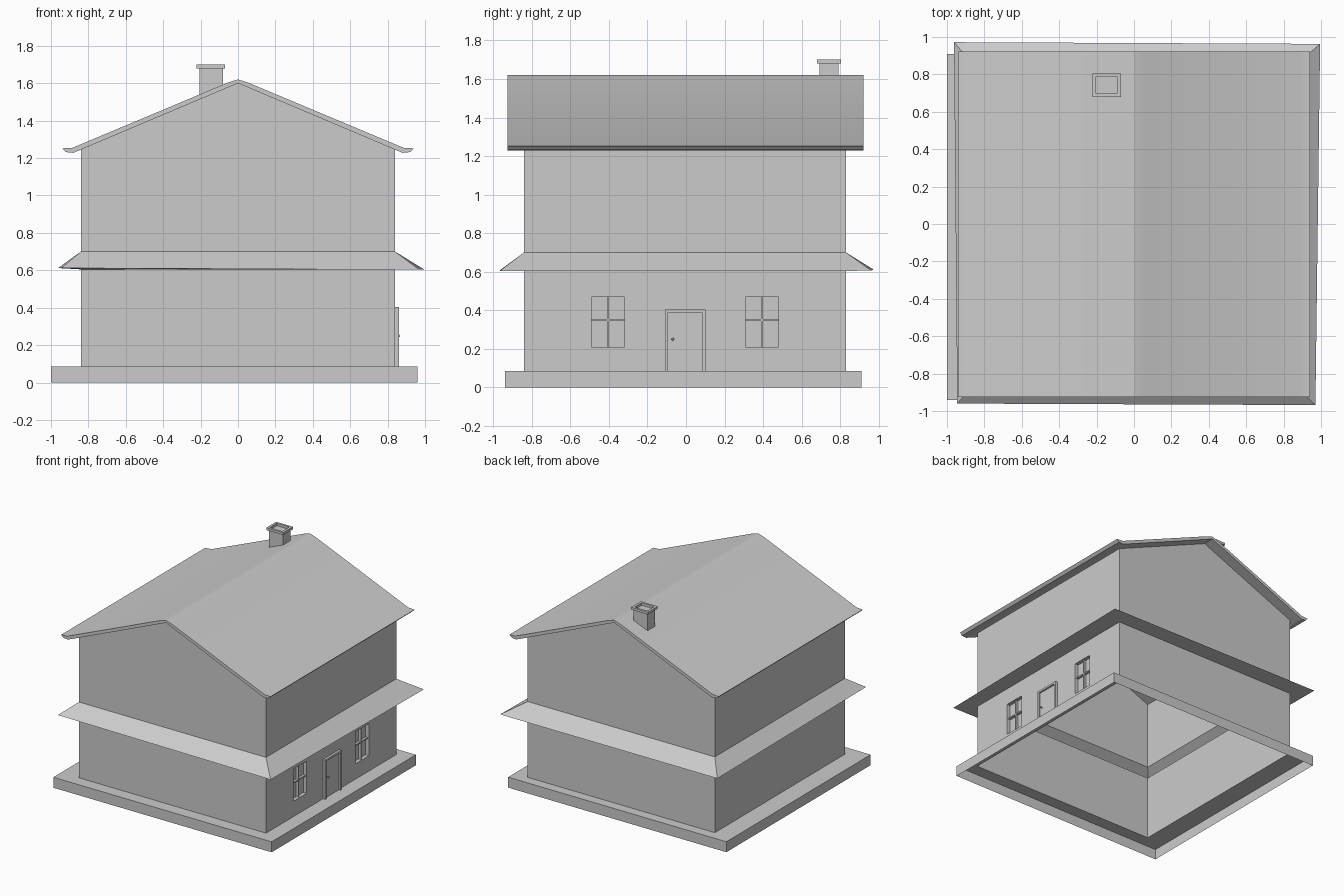
import bpy, math

if "Cube" in bpy.data.objects:
    bpy.data.objects.remove(bpy.data.objects["Cube"])


def mesh_object(name, verts, faces):
    me = bpy.data.meshes.new(name)
    me.from_pydata(verts, [], faces)
    me.update()
    ob = bpy.data.objects.new(name, me)
    bpy.context.collection.objects.link(ob)
    return ob


def rect(x0, x1, y0, y1, z):
    return [(x0, y0, z), (x1, y0, z), (x1, y1, z), (x0, y1, z)]


def loft(name, rings, skip=(), cap=False):
    """Join successive four-cornered rings; skip holds (level, side) pairs."""
    verts = [p for r in rings for p in r]
    faces = []
    for k in range(len(rings) - 1):
        for i in range(4):
            if (k, i) not in skip:
                j = (i + 1) % 4
                faces.append((4*k + i, 4*k + j, 4*k + 4 + j, 4*k + 4 + i))
    if cap:
        n = 4 * (len(rings) - 1)
        faces.append((n, n + 1, n + 2, n + 3))
    return mesh_object(name, verts, faces)


def box(name, x0, x1, y0, y1, z0, z1):
    ob = loft(name, [rect(x0, x1, y0, y1, z0), rect(x0, x1, y0, y1, z1)], cap=True)
    me = ob.data
    verts = [tuple(v.co) for v in me.vertices]
    faces = [tuple(p.vertices) for p in me.polygons] + [(3, 2, 1, 0)]
    me.clear_geometry()
    me.from_pydata(verts, [], faces)
    return ob


WX, Y0, Y1 = 0.84, -0.84, 0.83
BASE, SILL, SKIRT, EAVE, APEX = 0.085, 0.605, 0.70, 1.245, 1.60


def wall(z):
    return rect(-WX, WX, Y0, Y1, z)


# Foundation: open underneath, ledge running in to the walls
loft("foundation", [rect(-1, 0.96, -0.94, 0.91, 0),
                    rect(-1, 0.96, -0.94, 0.91, BASE), wall(BASE)])

# Lower walls; the right side is a grid with two window openings
loft("lower_walls", [wall(BASE), wall(SILL)], skip={(0, 1)})
windows = [(-0.505, -0.305), (0.295, 0.495)]
WZ0, WZ1 = 0.195, 0.485
ys = [Y0, *windows[0], *windows[1], Y1]
zs = [BASE, WZ0, WZ1, SILL]
grid = [(WX, y, z) for z in zs for y in ys]
cells = [(6*r + c, 6*r + c + 1, 6*r + c + 7, 6*r + c + 6)
         for r in range(3) for c in range(5) if not (r == 1 and c in (1, 3))]
mesh_object("door_wall", grid, cells)

# Skirt roof between storeys, slightly irregular corners
loft("skirt_roof", [wall(SILL),
                    [(-0.945, -0.96, 0.612), (0.97, -0.968, 0.603),
                     (0.995, 0.963, 0.605), (-0.962, 0.972, 0.612)],
                    wall(SKIRT)])

# Upper walls with gables
loft("upper_walls", [wall(SKIRT), wall(EAVE)])
mesh_object("gables", [(s * WX, y, EAVE) if s else (0, y, APEX)
                       for y in (Y0, Y1) for s in (-1, 1, 0)], [(0, 1, 2), (4, 3, 5)])

# Main roof: mirrored profile swept from front to back
half_top = [(0.025, 1.613), (0.06, 1.601), (0.885, 1.255), (0.94, 1.252)]
half_low = [(0.92, 1.232), (0.88, 1.228), (0.84, 1.245)]
right = half_top + half_low
profile = [(0, 1.62)] + right + [(0, APEX)] + [(-x, z) for x, z in reversed(right)]
n = len(profile)
rv = [(x, y, z) for y in (-0.925, 0.922) for x, z in profile]
rf = [(i, i + n, (i + 1) % n + n, (i + 1) % n) for i in range(n)]
# End caps as quad strips between the upper and lower lines of each slope
strips = [(0, 1, 2, 8), (2, 3, 7, 8), (3, 4, 5, 6, 7)]
strips += [tuple((n - i) % n for i in reversed(s)) for s in strips]
rf += [tuple(reversed(s)) for s in strips] + [tuple(i + n for i in s) for s in strips]
roof = mesh_object("main_roof", rv, rf)
bpy.context.view_layer.objects.active = roof
roof.select_set(True)
bpy.ops.object.mode_set(mode='EDIT')
bpy.ops.mesh.select_all(action='SELECT')
bpy.ops.mesh.normals_make_consistent(inside=False)
bpy.ops.object.mode_set(mode='OBJECT')
bpy.ops.object.shade_smooth_by_angle(angle=math.radians(20))
roof.select_set(False)

# Chimney with overhanging cap and shallow flue
shaft = (-0.207, -0.08, 0.692, 0.79)
cap = (-0.222, -0.07, 0.68, 0.805)
flue = (-0.203, -0.09, 0.698, 0.788)
loft("chimney", [rect(*shaft, 1.50), rect(*shaft, 1.68), rect(*cap, 1.68),
                 rect(*cap, 1.70), rect(*flue, 1.70), rect(*flue, 1.68)], cap=True)

# Recessed windows: outer frame, glass and crossing bars
for k, (a, b) in enumerate(windows):
    nm = "window_%d_" % (k + 1)
    t, m, zm = 0.015, (a + b) / 2, (WZ0 + WZ1) / 2 + 0.01
    back, face = WX - 0.03, WX
    box(nm + "glass", back - 0.005, back, a, b, WZ0, WZ1)
    box(nm + "side_a", back, face, a, a + t, WZ0, WZ1)
    box(nm + "side_b", back, face, b - t, b, WZ0, WZ1)
    box(nm + "sill", back, face, a + t, b - t, WZ0, WZ0 + t)
    box(nm + "head", back, face, a + t, b - t, WZ1 - t, WZ1)
    box(nm + "upright_bar", back, face - 0.01, m - 0.005, m + 0.005, WZ0 + t, WZ1 - t)
    box(nm + "cross_bar", back, face - 0.01, a + t, b - t, zm - 0.005, zm + 0.005)

# Door with raised frame and knob
DA, DB, DZ = -0.11, 0.10, 0.405
box("door_jamb_a", WX, 0.86, DA, DA + 0.016, BASE, DZ)
box("door_jamb_b", WX, 0.86, DB - 0.016, DB, BASE, DZ)
box("door_head", WX, 0.86, DA + 0.016, DB - 0.016, DZ - 0.016, DZ)
box("door_panel", WX, 0.846, DA + 0.016, DB - 0.016, BASE, DZ - 0.016)
bpy.ops.mesh.primitive_uv_sphere_add(segments=12, ring_count=8, radius=0.007,
                                     location=(0.860, -0.068, 0.25))
bpy.context.object.name = "door_knob"
bpy.ops.mesh.primitive_cylinder_add(vertices=10, radius=0.003, depth=0.016,
                                    location=(0.852, -0.068, 0.25),
                                    rotation=(0, math.pi / 2, 0))
bpy.context.object.name = "door_knob_stem"
